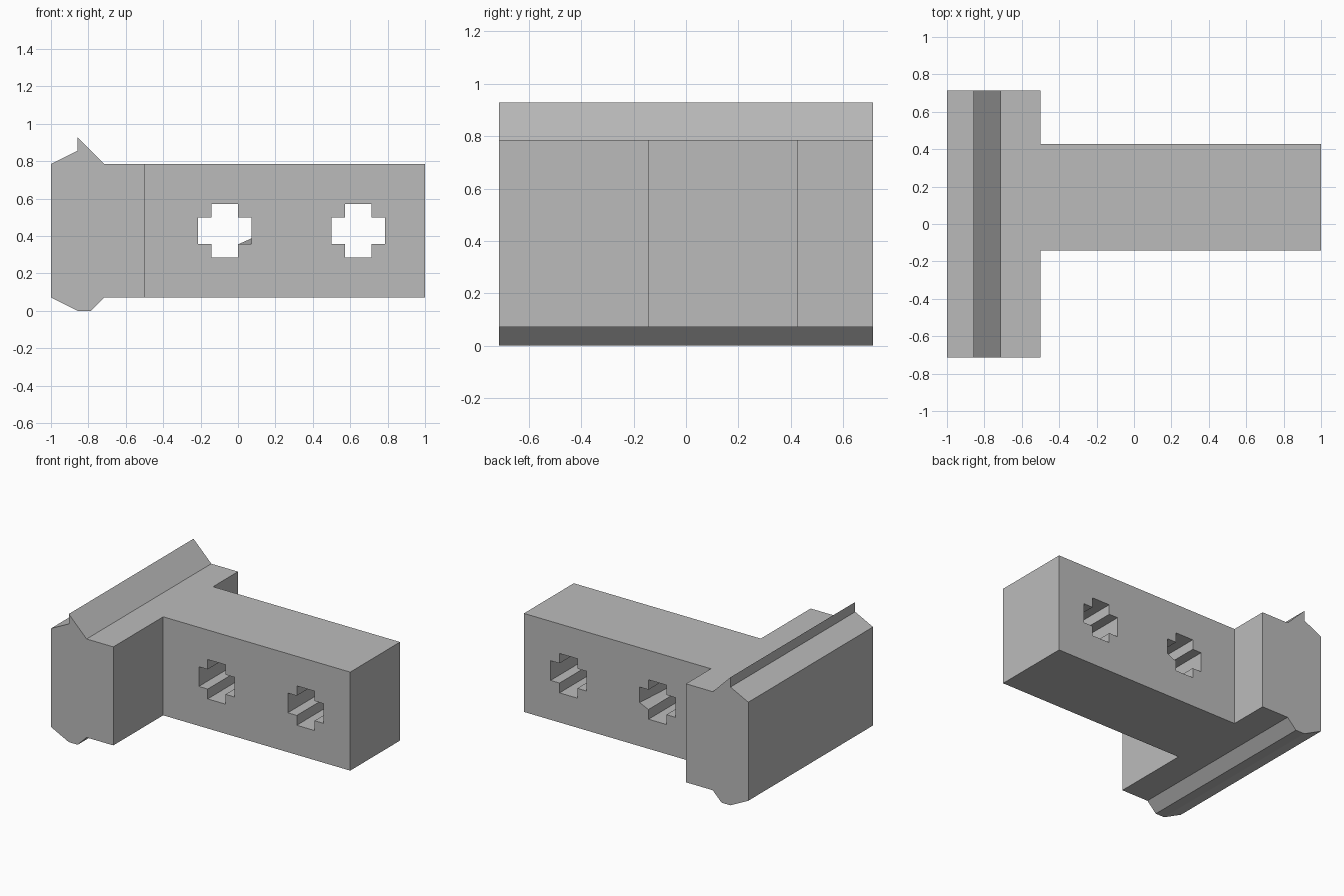
import bpy
import bmesh
import math

old = bpy.data.objects.get("Cube")
if old:
    bpy.data.objects.remove(old, do_unlink=True)

U = 1 / 14  # modelling unit

grey = bpy.data.materials.new("plain grey")
grey.use_nodes = True
grey.diffuse_color = (0.5, 0.5, 0.5, 1)
grey.node_tree.nodes["Principled BSDF"].inputs["Base Color"].default_value = (0.5, 0.5, 0.5, 1)


def prism(name, profile, y0, y1, lift=None):
    """Extrude an x-z profile along y; lift = (index, dz) raises one rear corner."""
    bm = bmesh.new()
    front = [bm.verts.new((x * U, y0 * U, z * U)) for x, z in profile]
    back = [bm.verts.new((x * U, y1 * U, z * U)) for x, z in profile]
    if lift:
        back[lift[0]].co.z += lift[1] * U
    bm.faces.new(front)
    bm.faces.new(back[::-1])
    n = len(profile)
    for i in range(n):
        j = (i + 1) % n
        bm.faces.new((front[i], front[j], back[j], back[i]))
    if lift:
        bmesh.ops.triangulate(bm, faces=bm.faces[:])
    bmesh.ops.recalc_face_normals(bm, faces=bm.faces[:])
    mesh = bpy.data.meshes.new(name)
    bm.to_mesh(mesh)
    bm.free()
    mesh.materials.append(grey)
    obj = bpy.data.objects.new(name, mesh)
    bpy.context.collection.objects.link(obj)
    return obj


def combine(target, tool, operation):
    mod = target.modifiers.new(operation.lower(), "BOOLEAN")
    mod.operation = operation
    mod.solver = "EXACT"
    mod.object = tool
    bpy.context.view_layer.objects.active = target
    bpy.ops.object.modifier_apply(modifier=mod.name)
    bpy.data.objects.remove(tool, do_unlink=True)


def cross(cx, cz):
    """Plus-shaped outline, counter-clockwise."""
    arm = [(2, -1), (2, 1), (1, 1)]
    pts = []
    for k in range(4):
        for x, z in arm:
            for _ in range(k):
                x, z = -z, x
            pts.append((cx + x, cz + z))
    return pts


# Wide head with a ridge above and a keel below
head = [(-14, 1), (-12, 0), (-11, 0), (-10, 1), (-7, 1),
        (-7, 11), (-10, 11), (-12, 13), (-12, 12), (-14, 11)]
body = prism("tee_block", head, -10, 10)

# Long bar, set off centre
bar = prism("bar", [(-9, 1), (14, 1), (14, 11), (-9, 11)], -2, 6)
combine(body, bar, "UNION")

# Cross-shaped through holes, the first with a slanted floor corner
combine(body, prism("hole_cutter", cross(-1, 6), -2.5, 6.5, (0, 0.45)), "DIFFERENCE")
combine(body, prism("hole_cutter", cross(9, 6), -2.5, 6.5), "DIFFERENCE")

# Clean up coplanar seams
bm = bmesh.new()
bm.from_mesh(body.data)
bmesh.ops.remove_doubles(bm, verts=bm.verts[:], dist=0.0001)
bmesh.ops.dissolve_limit(bm, angle_limit=math.radians(0.5),
                         verts=bm.verts[:], edges=bm.edges[:])
bm.to_mesh(body.data)
bm.free()
